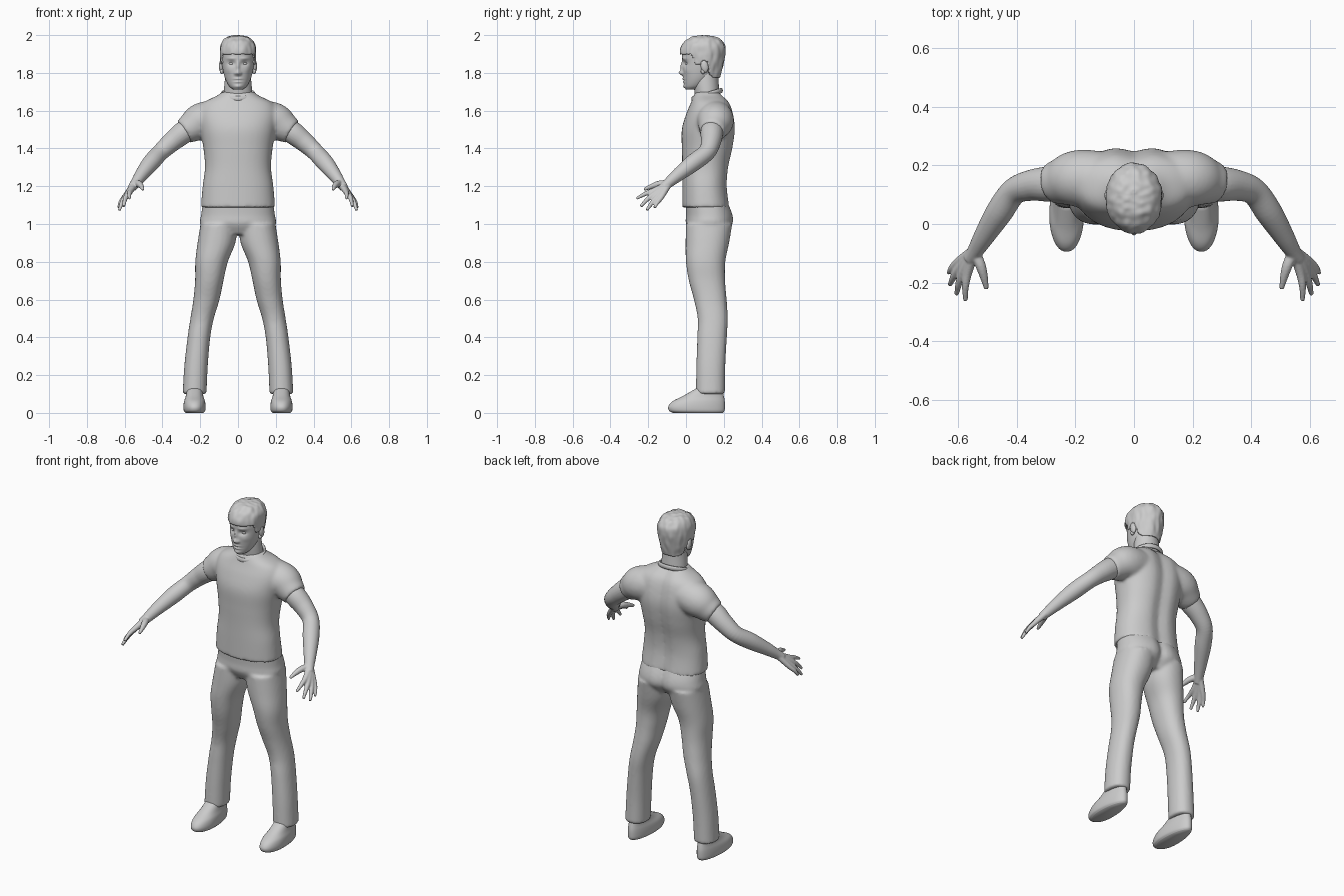
import bpy, bmesh, math
from mathutils import Vector, Matrix, noise

if "Cube" in bpy.data.objects:
    bpy.data.objects.remove(bpy.data.objects["Cube"])

grey = bpy.data.materials.new("plain grey")
grey.use_nodes = True
TONE = (0.6, 0.6, 0.6, 1)
grey.diffuse_color = TONE
grey.node_tree.nodes["Principled BSDF"].inputs["Base Color"].default_value = TONE


def spline(points, steps):
    """Smooth in-between stations through the given ones."""
    pts = [Vector(p) for p in points]
    out = []
    for i in range(len(pts) - 1):
        a, b = pts[i], pts[i + 1]
        ta = (b - pts[i - 1]) / 2 if i else b - a
        tb = (pts[i + 2] - a) / 2 if i + 2 < len(pts) else b - a
        for s in range(steps):
            t = s / steps
            u = t * t * (3 - 2 * t)
            out.append(a * (1 - u) + b * u + ta * t * (1 - t) ** 2 - tb * t * t * (1 - t))
    return out + [pts[-1]]


def skin(bm, rings):
    """Join rings of points into a closed body."""
    loops = [[bm.verts.new(p) for p in ring] for ring in rings]
    n = len(loops[0])
    for lo, hi in zip(loops, loops[1:]):
        for k in range(n):
            bm.faces.new((lo[k], lo[(k + 1) % n], hi[(k + 1) % n], hi[k]))
    bm.faces.new(loops[0])
    bm.faces.new(loops[-1])


def oval(centre, u, v, sides, power=2):
    ring = []
    for k in range(sides):
        c, s = math.cos(math.tau * k / sides), math.sin(math.tau * k / sides)
        cu = math.copysign(abs(c) ** (2 / power), c)
        sv = math.copysign(abs(s) ** (2 / power), s)
        ring.append(centre + u * cu + v * sv)
    return ring


def loft(bm, stations, sides=48, steps=6, power=2, side=1):
    """Level rings; a station is x, front y, back y, z, half width."""
    rings = []
    for x, front, back, z, rx in spline(stations, steps):
        rings.append(oval(Vector((x * side, (front + back) / 2, z)), Vector((rx, 0, 0)),
                          Vector((0, (back - front) / 2, 0)), sides, power))
    skin(bm, rings)


def tube(bm, stations, sides=24, steps=6, side=1):
    """Round limb; a station is x, y, z, radius."""
    path = spline(stations, steps)
    pts = [Vector((p[0] * side, p[1], p[2])) for p in path]
    rings = []
    for i, p in enumerate(pts):
        t = (pts[min(i + 1, len(pts) - 1)] - pts[max(i - 1, 0)]).normalized()
        u = t.cross(Vector((0, 0, 1))).normalized()
        rings.append(oval(p, u * path[i][3], u.cross(t) * path[i][3], sides))
    skin(bm, rings)


def finish(bm, name, voxel=0, smooth=5):
    bmesh.ops.recalc_face_normals(bm, faces=bm.faces)
    for f in bm.faces:
        f.smooth = True
    mesh = bpy.data.meshes.new(name)
    bm.to_mesh(mesh)
    bm.free()
    mesh.materials.append(grey)
    ob = bpy.data.objects.new(name, mesh)
    bpy.context.collection.objects.link(ob)
    if voxel:
        m = ob.modifiers.new("blend", "REMESH")
        m.mode, m.voxel_size, m.use_smooth_shade = "VOXEL", voxel, True
        m = ob.modifiers.new("soften", "SMOOTH")
        m.factor, m.iterations = 0.5, smooth
    return ob


def groove(bm, depth, width):
    """Hollow along the middle of the back."""
    for v in bm.verts:
        if v.co.y > 0.17:
            v.co.y -= depth * math.exp(-(v.co.x / width) ** 2)


# Shirt: torso and two short sleeves
bm = bmesh.new()
loft(bm, [(0, -.02, .235, 1.088, .197), (0, -.02, .222, 1.2, .187), (0, -.02, .23, 1.3, .175),
          (0, -.022, .252, 1.4, .183), (0, -.022, .265, 1.5, .2), (0, .0, .255, 1.58, .21),
          (0, .025, .235, 1.64, .185), (0, .04, .2, 1.68, .11), (0, .05, .182, 1.7, .083)], power=2.3)
groove(bm, .018, .04)
for side in (1, -1):
    tube(bm, [(.08, .15, 1.565, .095), (.19, .155, 1.545, .098), (.25, .145, 1.51, .08),
              (.287, .137, 1.487, .067)], side=side)
finish(bm, "shirt", .009, 8)

# Collar band
bm = bmesh.new()
ring = [Vector((.085 * math.cos(a), .112 + .076 * math.sin(a), 1.685 + .022 * math.sin(a)))
        for a in [math.tau * k / 48 for k in range(48)]]
rows = []
for p in ring:
    out = Vector((p.x, p.y - .112, 0)).normalized()
    rows.append([bm.verts.new(q) for q in oval(p, out * .007, Vector((0, 0, .014)), 10)])
for i, row in enumerate(rows):
    nxt = rows[(i + 1) % len(rows)]
    for k in range(10):
        bm.faces.new((row[k], nxt[k], nxt[(k + 1) % 10], row[(k + 1) % 10]))
finish(bm, "collar")

# Trousers: hips and two legs
bm = bmesh.new()
loft(bm, [(0, -.003, .222, 1.12, .185), (0, .0, .25, 1.05, .195), (0, .0, .25, 1.0, .2),
          (0, .03, .21, .945, .16)], power=2.3)
groove(bm, .022, .03)
for side in (1, -1):
    loft(bm, [(.1, .0, .245, 1.0, .098), (.114, -.002, .228, .9, .1), (.14, .0, .208, .8, .086),
              (.152, .015, .207, .7, .075), (.167, .042, .215, .6, .069), (.19, .062, .221, .5, .062),
              (.207, .06, .216, .4, .06), (.222, .055, .208, .25, .062), (.23, .053, .206, .1, .063)],
         power=2.2, side=side)
finish(bm, "trousers", .009, 5)

# Shoes
for label, side in (("left", 1), ("right", -1)):
    bm = bmesh.new()
    loft(bm, [(.23, -.07, .195, 0, .05), (.23, -.09, .204, .012, .059), (.23, -.093, .206, .035, .061),
              (.23, -.07, .205, .062, .058), (.23, -.015, .2, .09, .05), (.23, .055, .19, .13, .045)],
         power=2.2, side=side)
    for v in bm.verts:
        if v.co.y > 0:
            v.co.x = side * .23 + (v.co.x - side * .23) * (1 - v.co.y * .9)
    finish(bm, label + "_shoe")

# Bare arms with hands
FINGERS = [
    [(.567, -.165, 1.178, .016), (.575, -.215, 1.16, .012), (.575, -.262, 1.135, .008)],
    [(.582, -.16, 1.163, .016), (.598, -.205, 1.13, .012), (.605, -.24, 1.093, .008)],
    [(.594, -.147, 1.15, .015), (.615, -.18, 1.112, .012), (.628, -.208, 1.073, .008)],
    [(.6, -.128, 1.145, .014), (.622, -.15, 1.115, .011), (.633, -.168, 1.085, .007)],
    [(.524, -.14, 1.212, .018), (.512, -.18, 1.2, .014), (.503, -.222, 1.183, .008)]]
for label, side in (("left", 1), ("right", -1)):
    bm = bmesh.new()
    tube(bm, [(.22, .145, 1.53, .05), (.285, .137, 1.487, .06), (.35, .132, 1.435, .053),
              (.41, .11, 1.38, .046), (.46, .04, 1.325, .046), (.51, -.04, 1.262, .036),
              (.54, -.09, 1.22, .028), (.56, -.12, 1.193, .024)], side=side)
    for finger in FINGERS:
        tube(bm, [(.545, -.09, 1.215, .019)] + finger, sides=14, side=side)
    finish(bm, label + "_arm", .0045, 4)

# Neck
bm = bmesh.new()
loft(bm, [(0, .06, .18, 1.62, .08), (0, .045, .176, 1.7, .075), (0, .04, .172, 1.76, .07),
          (0, .05, .17, 1.82, .065)])
finish(bm, "neck")

# Head, its face pushed in and out by soft bumps: x, z, width, height, push
BUMPS = [(0, 1.8, .012, .013, -.02), (0, 1.835, .009, .025, -.011), (.014, 1.797, .007, .007, -.008),
         (.034, 1.85, .02, .012, .012), (.036, 1.876, .022, .007, -.005), (0, 1.768, .02, .005, -.007),
         (0, 1.752, .018, .005, -.006), (0, 1.76, .024, .0025, .004), (0, 1.728, .02, .01, -.007),
         (.05, 1.815, .016, .016, -.003)]
bm = bmesh.new()
loft(bm, [(0, .0, .06, 1.712, .025), (0, -.008, .1, 1.73, .047), (0, -.013, .14, 1.765, .066),
          (0, -.018, .17, 1.81, .079), (0, -.018, .188, 1.86, .087), (0, -.02, .195, 1.9, .089),
          (0, -.008, .19, 1.94, .083), (0, .025, .16, 1.972, .06), (0, .06, .12, 1.985, .03)],
     sides=128, steps=9)
for v in bm.verts:
    if v.co.y < .06:
        x, z = abs(v.co.x), v.co.z
        v.co.y += sum(d * math.exp(-((x - bx) / w) ** 2 - ((z - bz) / h) ** 2)
                      for bx, bz, w, h, d in BUMPS)
finish(bm, "head")


def blob(name, centre, size, tilt=0):
    bm = bmesh.new()
    place = Matrix.Translation(centre) @ Matrix.Rotation(tilt, 4, "X") @ Matrix.Diagonal((*size, 1))
    bmesh.ops.create_uvsphere(bm, u_segments=24, v_segments=16, radius=1, matrix=place)
    return finish(bm, name)


# Eyes and ears
for label, side in (("left", 1), ("right", -1)):
    blob(label + "_eye", (side * .034, .009, 1.849), (.014, .012, .009))
    blob(label + "_ear", (side * .088, .098, 1.835), (.013, .02, .034), .2)
    blob(label + "_ear_lobe", (side * .086, .09, 1.808), (.01, .012, .014))


# Hair: a lumpy cap trimmed along the hairline
def hairline(y):
    marks = [(-1, 1.903), (.0, 1.9), (.035, 1.895), (.05, 1.845), (.075, 1.845), (.085, 1.865),
             (.112, 1.862), (.128, 1.79), (.15, 1.775), (1, 1.775)]
    for (a, za), (b, zb) in zip(marks, marks[1:]):
        if y <= b:
            return za + (zb - za) * (y - a) / (b - a)


bm = bmesh.new()
loft(bm, [(0, .0, .178, 1.76, .077), (0, -.02, .187, 1.8, .086), (0, -.026, .2, 1.86, .094),
          (0, -.032, .208, 1.91, .097), (0, -.02, .204, 1.95, .091), (0, .015, .175, 1.983, .068),
          (0, .05, .13, 1.996, .035), (0, .08, .1, 1.999, .01)], sides=96, steps=8)
for v in bm.verts:
    lump = noise.noise(Vector((v.co.x * 40, v.co.y * 40, v.co.z * 18)))
    v.co += (v.co - Vector((0, .09, 1.87))).normalized() * lump * .005
    v.co.z = min(v.co.z, 2)
bare = [f for f in bm.faces if f.calc_center_median().z < hairline(f.calc_center_median().y)]
bmesh.ops.delete(bm, geom=bare, context="FACES")
hair = finish(bm, "hair")
shell = hair.modifiers.new("thickness", "SOLIDIFY")
shell.thickness, shell.offset = .014, -1
